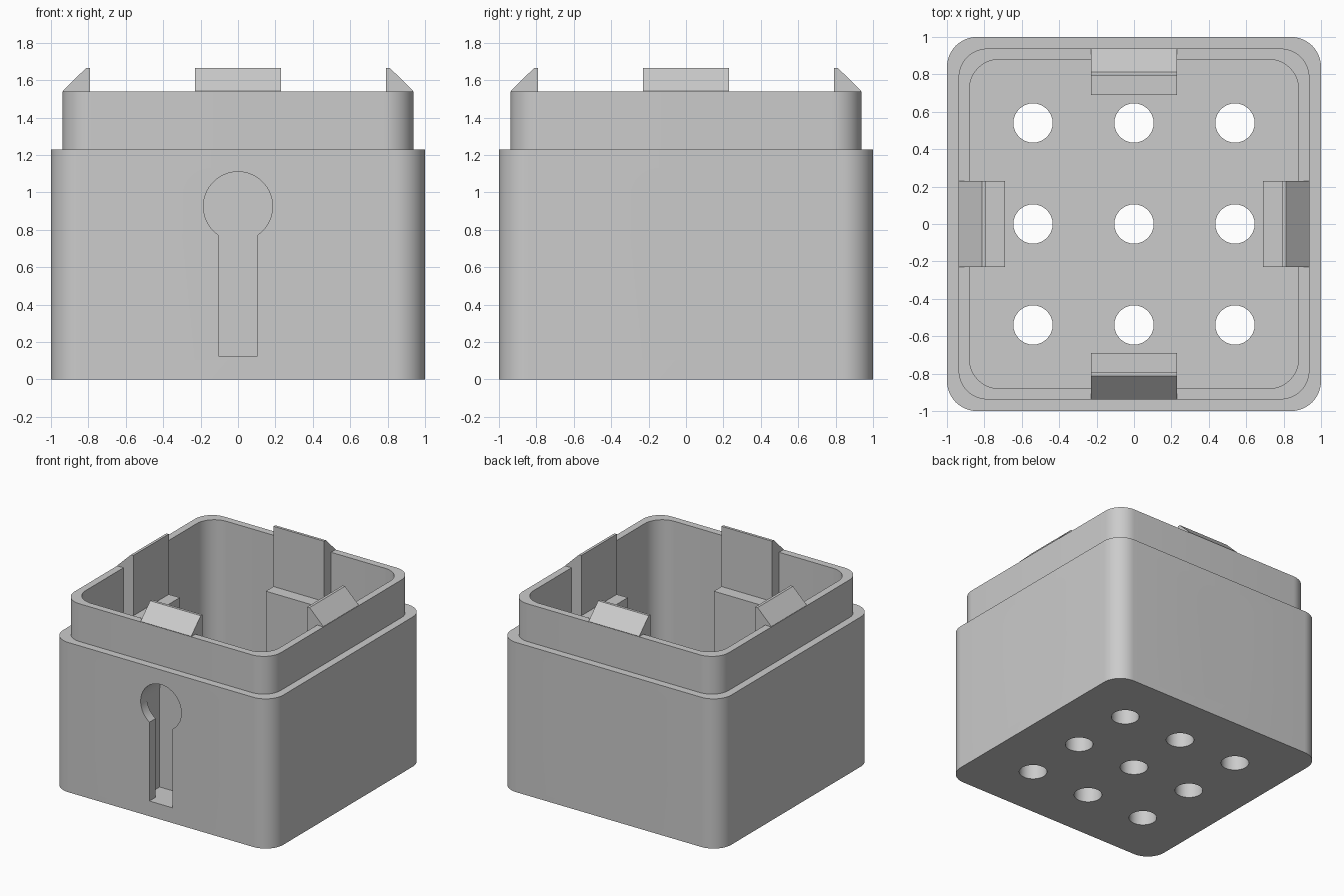
import bpy, bmesh
from math import sin, cos, pi, radians
from mathutils import Matrix, Vector

cube = bpy.data.objects.get("Cube")
if cube:
    bpy.data.objects.remove(cube, do_unlink=True)

grey = bpy.data.materials.new("light_grey")
grey.use_nodes = True
colour = (0.6, 0.6, 0.6, 1)
grey.diffuse_color = colour
grey.node_tree.nodes["Principled BSDF"].inputs["Base Color"].default_value = colour


def arc(cx, cy, r, start, end, steps):
    angles = [radians(start + (end - start) * i / steps) for i in range(steps + 1)]
    return [(cx + r * cos(a), cy + r * sin(a)) for a in angles]


def prism(name, outline, low, high, frame=Matrix()):
    """Extrude a 2D outline along local z, then place it with frame."""
    bm = bmesh.new()
    base = bm.faces.new([bm.verts.new((x, y, low)) for x, y in outline])
    top = bmesh.ops.extrude_face_region(bm, geom=[base])["geom"]
    bmesh.ops.translate(bm, vec=(0, 0, high - low),
                        verts=[v for v in top if isinstance(v, bmesh.types.BMVert)])
    bm.transform(frame)
    bmesh.ops.recalc_face_normals(bm, faces=bm.faces)
    mesh = bpy.data.meshes.new(name)
    bm.to_mesh(mesh)
    bm.free()
    mesh.materials.append(grey)
    obj = bpy.data.objects.new(name, mesh)
    bpy.context.collection.objects.link(obj)
    return obj


def rounded_square(half, r):
    c = half - r
    corners = ((c, c, 0), (-c, c, 90), (-c, -c, 180), (c, -c, 270))
    return [p for x, y, a in corners for p in arc(x, y, r, a, a + 90, 12)]


def combine(target, tool, operation):
    bpy.context.view_layer.objects.active = target
    mod = target.modifiers.new(operation, "BOOLEAN")
    mod.operation, mod.solver, mod.object = operation, "EXACT", tool
    bpy.ops.object.modifier_apply(modifier=mod.name)
    bpy.data.objects.remove(tool, do_unlink=True)


# Outer shell with a stepped lip, hollowed out
body = prism("box_body", rounded_square(1.0, 0.16), 0, 1.23)
combine(body, prism("lip", rounded_square(0.938, 0.155), 0.6, 1.54), "UNION")
combine(body, prism("hollow", rounded_square(0.88, 0.16), 0.12, 1.8), "DIFFERENCE")

# Drain holes in the floor
for x in (-0.54, 0, 0.54):
    for y in (-0.54, 0, 0.54):
        hole = prism("hole", arc(x, y, 0.105, 0, 348.75, 31), -0.1, 0.3)
        combine(body, hole, "DIFFERENCE")

# Side section of a keyhole housing with its snap tab: (distance out, height)
clip_section = [(0.69, 0.06), (0.69, 1.17), (0.79, 1.17), (0.79, 1.665),
                (0.812, 1.665), (0.937, 1.543), (0.91, 1.5), (0.91, 0.06)]

# Keyhole opening and the wider pocket behind it: (sideways, height)
keyhole = [(-0.105, 0.125), (0.105, 0.125)] + arc(0, 0.925, 0.185, -55.4, 235.4, 36)
pocket = [(-0.187, 0.123), (0.187, 0.123)] + arc(0, 0.925, 0.187, 0, 180, 24)


def axes(x, y, z):
    return Matrix((x, y, z)).transposed().to_4x4()


for quarter in range(4):
    turn = Matrix.Rotation(quarter * pi / 2, 4, "Z")
    side = turn @ axes(Vector((1, 0, 0)), Vector((0, 0, 1)), Vector((0, -1, 0)))
    section = turn @ axes(Vector((0, -1, 0)), Vector((0, 0, 1)), Vector((-1, 0, 0)))
    combine(body, prism("clip", clip_section, -0.23, 0.23, section), "UNION")
    combine(body, prism("pocket", pocket, 0.75, 0.92, side), "DIFFERENCE")
    combine(body, prism("keyhole", keyhole, 0.9, 1.1, side), "DIFFERENCE")

# Smooth rounded corners and bores, crisp edges elsewhere
bpy.ops.object.select_all(action="DESELECT")
body.select_set(True)
bpy.context.view_layer.objects.active = body
bpy.ops.object.shade_smooth_by_angle(angle=radians(30))
